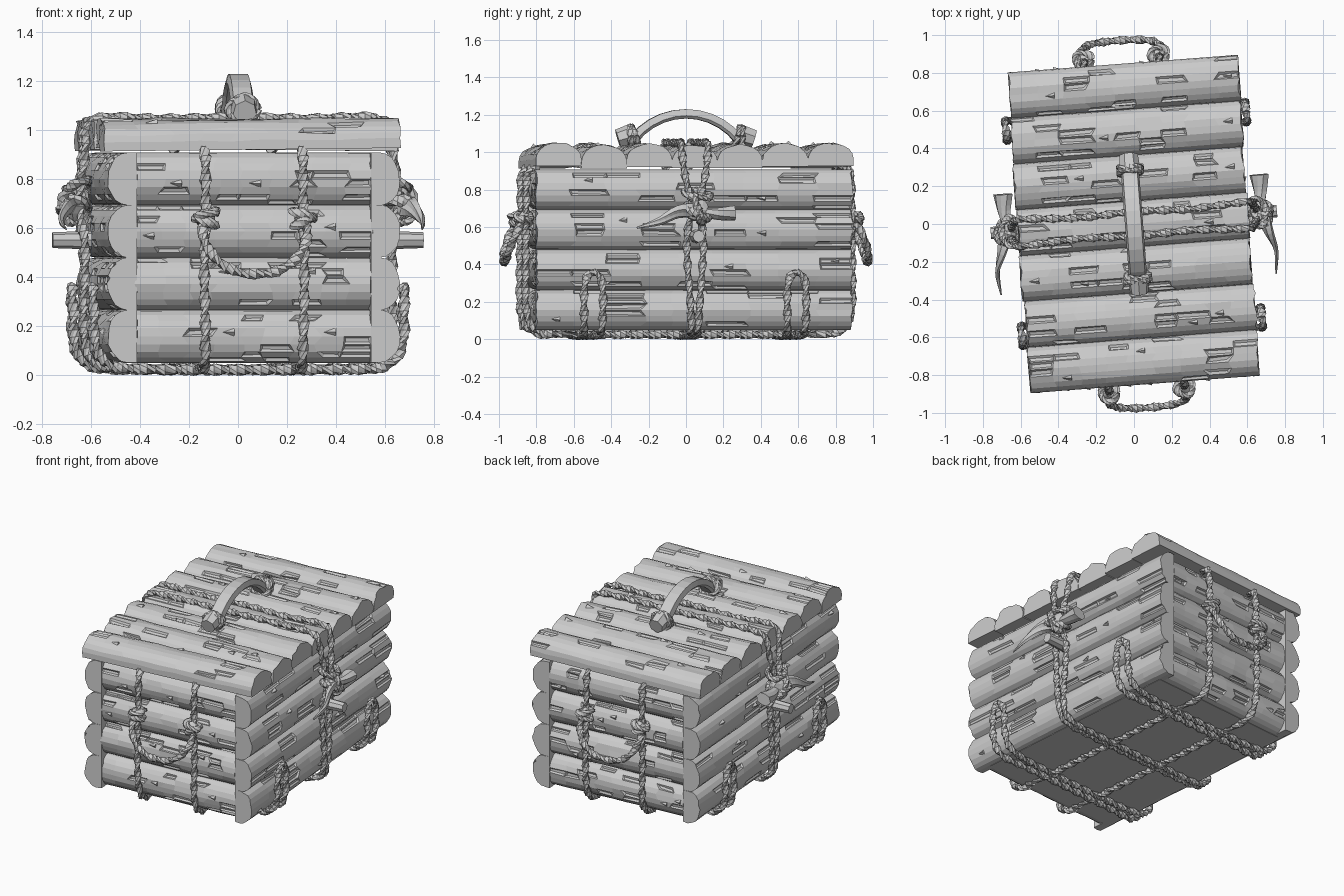
import bpy, bmesh, math, random
from mathutils import Vector, Matrix, Quaternion

random.seed(4)
if "Cube" in bpy.data.objects:
    bpy.data.objects.remove(bpy.data.objects["Cube"])

TURN = Matrix.Rotation(math.radians(4.4), 4, 'Z')   # whole chest sits slightly turned

wood = bpy.data.materials.new("plain_grey")
wood.use_nodes = True
grey = (0.6, 0.6, 0.6, 1)
wood.diffuse_color = grey
wood.node_tree.nodes["Principled BSDF"].inputs["Base Color"].default_value = grey


def finish(name, bm, matrix=Matrix()):
    """Turn a bmesh into a named, flat shaded object."""
    bm.transform(TURN @ matrix)
    mesh = bpy.data.meshes.new(name)
    bm.to_mesh(mesh)
    bm.free()
    mesh.materials.append(wood)
    obj = bpy.data.objects.new(name, mesh)
    bpy.context.collection.objects.link(obj)
    return obj


def loft(bm, rings):
    """Skin a list of point rings and cap both ends."""
    rows = [[bm.verts.new(p) for p in ring] for ring in rings]
    n = len(rows[0])
    sides = [[bm.faces.new((a[i], a[(i + 1) % n], b[(i + 1) % n], b[i])) for i in range(n)]
             for a, b in zip(rows, rows[1:])]
    bm.faces.new(rows[0])
    bm.faces.new(rows[-1][::-1])
    bmesh.ops.recalc_face_normals(bm, faces=bm.faces[:])
    return sides


def half_log(name, length, half_width, thick, matrix):
    """Split log along local x, flat back at z = 0, bulging to +z, with cracks and chips."""
    bm = bmesh.new()
    cuts, arc, rings = 9, 10, []
    for s in range(cuts + 1):
        end = s in (0, cuts)
        x0 = (s / cuts - 0.5) * length + (0 if end else random.uniform(-0.02, 0.02))
        ring = [(x0, -half_width, 0)]
        for k in range(arc + 1):
            a = math.pi * (k / arc - 0.5)
            bump = random.uniform(-0.004, 0.004)
            x = x0 + (random.uniform(-0.008, 0.008) if end else random.uniform(-0.02, 0.02))
            ring.append((x, half_width * math.sin(a),
                         thick * (0.3 + 0.7 * math.cos(a)) + bump))
        ring.append((x0, half_width, 0))
        rings.append(ring)
    sides = loft(bm, rings)
    # cracks: thin sunken slots
    spots = [f for row in sides for f in row[2:arc]]
    cracks = random.sample(spots, 11)
    bmesh.ops.inset_individual(bm, faces=cracks, thickness=half_width * 0.115, depth=-0.01)
    # chips: small raised splinters
    for row in random.sample(sides, 2):
        f = row[random.randint(4, 7)]
        c, n = f.calc_center_median(), f.normal.copy()
        tip = bm.verts.new(c + n * 0.016 + Vector((0.02, 0, 0)))
        base = [bm.verts.new(c + Vector(d) - n * 0.004) for d in
                ((-0.04, 0, 0), (0.02, 0.02, 0), (0.02, -0.02, 0))]
        for i in range(3):
            bm.faces.new((base[i], base[(i + 1) % 3], tip))
    bmesh.ops.recalc_face_normals(bm, faces=bm.faces[:])
    return finish(name, bm, matrix)


def smooth_path(points, step=0.028):
    """Resample control points along a smooth curve."""
    pts = [Vector(p) for p in points]
    pts = [2 * pts[0] - pts[1]] + pts + [2 * pts[-1] - pts[-2]]
    out = []
    for a, b, c, d in zip(pts, pts[1:], pts[2:], pts[3:]):
        n = max(2, round((c - b).length / step))
        for i in range(n):
            t = i / n
            out.append(0.5 * (2 * b + (c - a) * t + (2 * a - 5 * b + 4 * c - d) * t * t
                              + (3 * b - a - 3 * c + d) * t ** 3))
    return out + [pts[-2]]


def rope(name, points, start=0.02, end=None, twist=32, lobe=0.28):
    """Twisted two-strand rope along a path, optionally tapered."""
    end = start if end is None else end
    path = smooth_path(points)
    rings, run, side, prev = [], 0, None, None
    for i, p in enumerate(path):
        tan = (path[min(i + 1, len(path) - 1)] - path[max(i - 1, 0)]).normalized()
        if prev is None:
            side = tan.orthogonal().normalized()
        else:
            side = tan.rotation_difference(prev).inverted() @ side
            run += (p - path[i - 1]).length
        prev = tan
        r = start + (end - start) * i / (len(path) - 1)
        ring = []
        for k in range(8):
            a = math.tau * k / 8
            spin = Quaternion(tan, a + run * twist)
            ring.append(p + spin @ side * r * (1 + lobe * math.cos(2 * a)))
        rings.append(ring)
    bm = bmesh.new()
    loft(bm, rings)
    return finish(name, bm)


def wrap(name, centre, axis, rx, ry, r=0.018):
    """Rope ring wound round an axis."""
    q = Vector((0, 0, 1)).rotation_difference(Vector(axis))
    pts = [Vector(centre) + q @ Vector((rx * math.cos(a), ry * math.sin(a), 0))
           for a in (math.tau * k / 10 for k in range(11))]
    return rope(name, pts, r)


def lump(name, centre, size):
    """Irregular faceted core of a knot."""
    bm = bmesh.new()
    bmesh.ops.create_icosphere(bm, subdivisions=2, radius=1)
    for v in bm.verts:
        v.co *= random.uniform(0.85, 1.15)
    return finish(name, bm, Matrix.Translation(centre) @ Matrix.Diagonal((*size, 1)))


def peg(name, centre, axis, radius, depth, sides=7):
    """Short cut stick."""
    bm = bmesh.new()
    bmesh.ops.create_cone(bm, cap_ends=True, segments=sides, radius1=radius,
                          radius2=radius * 0.85, depth=depth)
    q = Vector((0, 0, 1)).rotation_difference(Vector(axis))
    return finish(name, bm, Matrix.Translation(centre) @ q.to_matrix().to_4x4())


def basis(x, y, z, at):
    return Matrix.Translation(at) @ Matrix((x, y, z)).transposed().to_4x4()


# walls: four rows of half logs on each side
for row in range(4):
    z = 0.157 + row * 0.2145
    for s, label in ((1, "left"), (-1, "right")):
        half_log(f"{label}_wall_log_{row + 1}", 1.69, 0.108, 0.12,
                 basis((0, s, 0), (0, 0, 1), (s, 0, 0), (s * 0.48, 0, z)))
    for s, label in ((-1, "front"), (1, "back")):
        half_log(f"{label}_wall_log_{row + 1}", 0.965, 0.108, 0.12,
                 basis((-s, 0, 0), (0, 0, 1), (0, s, 0), (0, s * 0.725, z)))

# floor
bm = bmesh.new()
bmesh.ops.create_cube(bm, size=1)
finish("floor", bm, Matrix.Translation((0, 0, 0.062)) @ Matrix.Diagonal((1.02, 1.5, 0.03, 1)))

# lid: seven half logs side by side
for i in range(7):
    tilt = Matrix.Rotation(random.uniform(-0.012, 0.012), 4, 'Y')
    half_log(f"lid_log_{i + 1}", 1.215, 0.122, 0.125,
             Matrix.Translation((random.uniform(-0.01, 0.01), (i - 3) * 0.243, 0.92)) @ tilt)

# lid handle: bent flat bar held by pegs and cuffs
bm = bmesh.new()
rings = []
for k in range(11):
    a = math.radians(-52 + 10.4 * k)
    out, up = math.sin(a), math.cos(a)
    rings.append([(w * 0.048, out * r, 0.845 + up * r)
                  for w, r in ((-1, 0.35), (-0.8, 0.385), (0.8, 0.385), (1, 0.35), (0.7, 0.335), (-0.7, 0.335))])
loft(bm, rings)
finish("lid_handle", bm)
for s, label in ((-1, "front"), (1, "back")):
    peg(f"lid_handle_{label}_peg", (0, s * 0.325, 1.085), (0, s, -0.3), 0.058, 0.085)
    for k in range(2):
        wrap(f"lid_handle_{label}_cuff_{k + 1}", (0, s * (0.275 + 0.025 * k), 1.085),
             (0, s, -0.3 + 0.25 * k), 0.06, 0.05, 0.016)

# long ropes: up the front, under the floor and up the back
for s, label in ((1, "left"), (-1, "right")):
    half = [(0.2, -0.8, 0.925), (0.2, -0.865, 0.89), (0.2, -0.872, 0.64), (0.205, -0.875, 0.4),
            (0.2, -0.87, 0.14), (0.2, -0.8, 0.04), (0.2, -0.6, 0.026)]
    path = half + [(x, -y, z) for x, y, z in reversed(half)]
    rope(f"long_rope_{label}", [(s * x, y, z) for x, y, z in path], 0.02)

# end handles: hanging rope with a knot on each side
for e, label in ((-1, "front"), (1, "back")):
    half = [(0.2, 0.88, 0.65), (0.215, 0.925, 0.57), (0.17, 0.96, 0.48), (0.09, 0.972, 0.425)]
    path = half + [(0, 0.975, 0.412)] + [(-x, y, z) for x, y, z in reversed(half)]
    rope(f"{label}_handle", [(x, e * y, z) for x, y, z in path], 0.021, lobe=0.2)
    for s in (-1, 1):
        tag = f"{label}_handle_{'left' if s > 0 else 'right'}"
        lump(f"{tag}_knot", (s * 0.2, e * 0.885, 0.64), (0.037, 0.035, 0.042))
        wrap(f"{tag}_upper_wrap", (s * 0.2, e * 0.885, 0.655), (0.3 * s, 0, 1), 0.045, 0.04)
        wrap(f"{tag}_lower_wrap", (s * 0.2, e * 0.885, 0.625), (-0.4 * s, 0, 1), 0.04, 0.035)

# side loops: closed rope under the floor, ending in a loop on each side
for y0, label in ((-0.545, "front"), (0.545, "back")):
    leg = [(0.635, 0, 0.36), (0.64, 0.035, 0.335), (0.635, 0.05, 0.26), (0.63, 0.05, 0.13),
           (0.56, 0.045, 0.036), (0.3, 0.03, 0.022)]
    near = leg + [(-x, y, z) for x, y, z in reversed(leg)]
    far = [(x, -y, z) for x, y, z in reversed(near)]
    rope(f"{label}_side_loop", [(x, y0 + y, z) for x, y, z in near + far[1:]], 0.02)

# middle binding: two strands round the whole chest
for s, label in ((-1, "front"), (1, "back")):
    half = [(0.3, 0.055, 1.045), (0.56, 0.07, 1.05), (0.62, 0.07, 1.0), (0.635, 0.055, 0.88),
            (0.655, 0.02, 0.7), (0.63, 0.045, 0.52), (0.63, 0.022, 0.15), (0.56, 0.018, 0.036),
            (0.3, 0.018, 0.022)]
    loop = half + [(-x, y, z) for x, y, z in reversed(half)] + [(0, 0.065, 1.05), half[0]]
    rope(f"middle_binding_{label}", [(x, s * y, z) for x, y, z in loop], 0.019)

# side knots with tails and a stick
for s, label in ((1, "left"), (-1, "right")):
    lump(f"{label}_knot", (s * 0.668, 0.01, 0.69), (0.05, 0.06, 0.065))
    wrap(f"{label}_knot_upper_wrap", (s * 0.655, 0.01, 0.775), (s * 0.35, 0.15, 1), 0.05, 0.075)
    wrap(f"{label}_knot_lower_wrap", (s * 0.67, 0.01, 0.68), (s * 0.2, 0.5, 1), 0.055, 0.07, 0.022)
    wrap(f"{label}_knot_cross_wrap", (s * 0.675, 0.01, 0.69), (0, 1, 0.3), 0.045, 0.07, 0.022)
    rope(f"{label}_pointed_tail", [(s * 0.68, 0, 0.69), (s * 0.71, -0.1, 0.68),
         (s * 0.74, -0.2, 0.63), (s * 0.73, -0.32, 0.595)], 0.038, 0.004, 4, 0.4)
    rope(f"{label}_flared_tail", [(s * 0.67, 0.03, 0.68), (s * 0.68, 0.12, 0.67),
         (s * 0.68, 0.21, 0.675)], 0.022, 0.046, 3, 0.15)
    peg(f"{label}_stick", (s * 0.68, 0.01, 0.55), (s, 0, 0), 0.038, 0.16, 8)
